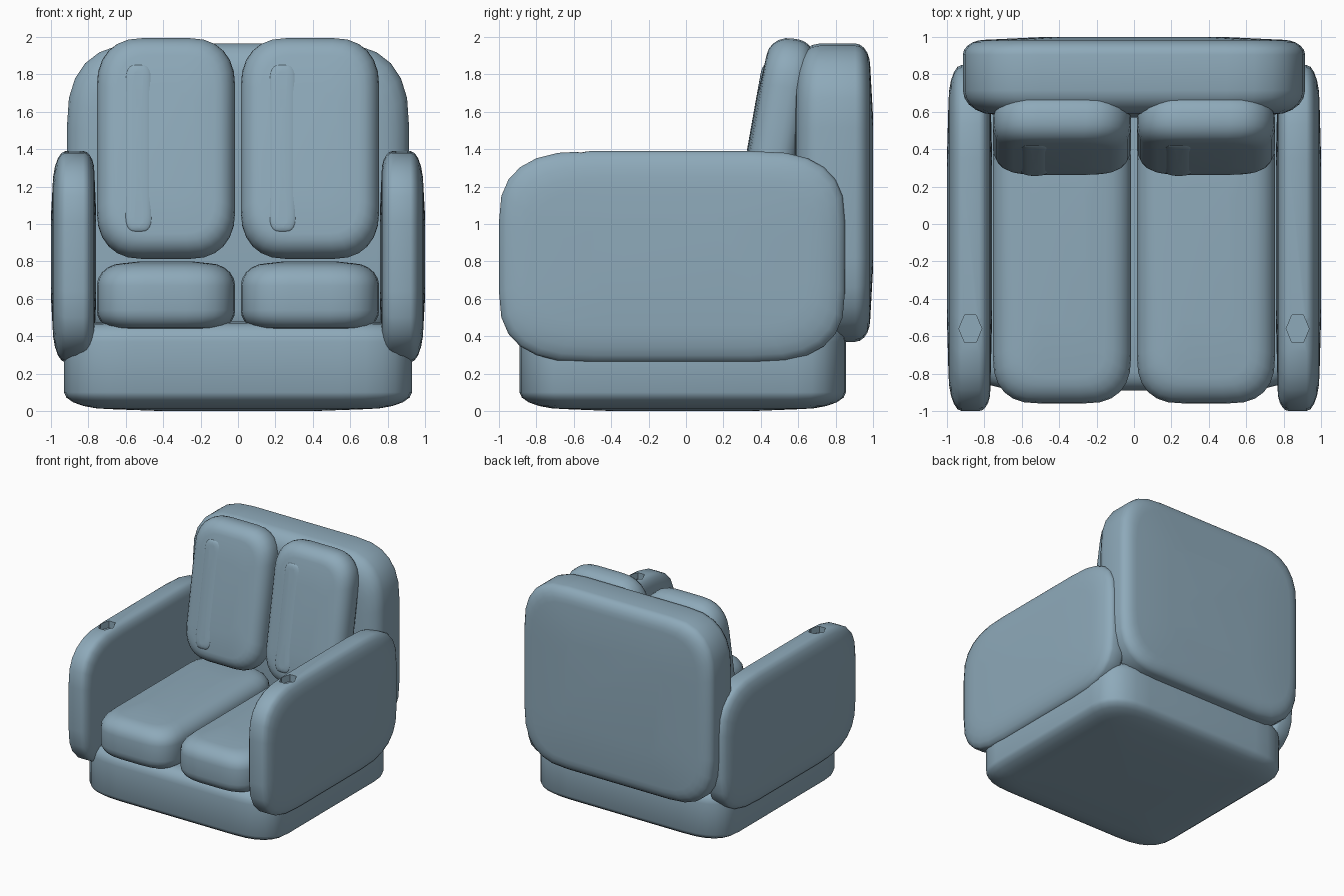
import bpy, bmesh, math
from mathutils import Matrix, Vector

if "Cube" in bpy.data.objects:
    bpy.data.objects.remove(bpy.data.objects["Cube"], do_unlink=True)

fabric = bpy.data.materials.new("blue_grey_fabric")
fabric.use_nodes = True
COLOUR = (0.27, 0.40, 0.49, 1)
fabric.diffuse_color = COLOUR
fabric.node_tree.nodes["Principled BSDF"].inputs["Base Color"].default_value = COLOUR

# Axis orders: thickness axis -> (first outline axis, second outline axis)
OUTLINE_AXES = {0: (1, 2), 1: (2, 0), 2: (0, 1)}


def outline(hu, hv, ru, rv, power, steps=6):
    """Rectangle outline with soft superelliptic corners."""
    points = []
    for quadrant in range(4):
        su = 1 if quadrant in (0, 3) else -1
        sv = 1 if quadrant < 2 else -1
        for i in range(steps + 1):
            a = math.pi / 2 * (i if quadrant % 2 == 0 else steps - i) / steps
            c = max(math.cos(a), 0) ** (2 / power)
            s = max(math.sin(a), 0) ** (2 / power)
            points.append((su * (hu - ru + ru * c), sv * (hv - rv + rv * s)))
    return points


def pad(name, low, high, axis, corner, lower, upper, power=2.6, dome=0.01, tilt=0):
    """Upholstered slab; lower and upper give the edge inset and its depth."""
    low, high = Vector(low), Vector(high)
    centre, half = (low + high) / 2, (high - low) / 2
    u, v = OUTLINE_AXES[axis]
    h = half[axis]
    # Edge profile as (inset, position along thickness, scale)
    steps = 5
    rings = []
    for i in range(steps + 1):
        a = math.pi / 2 * i / steps
        rings.append((lower[0] * (1 - math.sin(a)),
                      -h + dome + lower[1] * (1 - math.cos(a)), 1))
    for i in range(steps + 1):
        a = math.pi / 2 * i / steps
        rings.append((upper[0] * (1 - math.cos(a)),
                      h - dome - upper[1] * (1 - math.sin(a)), 1))
    rings.insert(0, (lower[0], -h, 0.6))
    rings.append((upper[0], h, 0.6))

    bm = bmesh.new()
    loops = []
    for inset, t, scale in rings:
        ru, rv = (max(r - inset * 0.7, 0.05) for r in corner)
        loop = []
        for pu, pv in outline(half[u] - inset, half[v] - inset, ru, rv, power):
            co = Vector((0, 0, 0))
            co[u], co[v], co[axis] = pu * scale, pv * scale, t
            loop.append(bm.verts.new(co))
        loops.append(loop)
    for a, b in zip(loops, loops[1:]):
        for i in range(len(a)):
            j = (i + 1) % len(a)
            bm.faces.new((a[i], a[j], b[j], b[i]))
    bm.faces.new(reversed(loops[0]))
    bm.faces.new(loops[-1])
    bmesh.ops.remove_doubles(bm, verts=bm.verts, dist=0.0005)
    bmesh.ops.recalc_face_normals(bm, faces=bm.faces)
    bm.transform(Matrix.Translation(centre) @ Matrix.Rotation(tilt, 4, "X"))
    mesh = bpy.data.meshes.new(name)
    bm.to_mesh(mesh)
    bm.free()
    mesh.materials.append(fabric)
    obj = bpy.data.objects.new(name, mesh)
    bpy.context.collection.objects.link(obj)
    return obj


def smooth(obj):
    bpy.ops.object.select_all(action="DESELECT")
    obj.select_set(True)
    bpy.context.view_layer.objects.active = obj
    bpy.ops.object.shade_smooth_by_angle(angle=math.radians(45))


def cut_recess(obj, x, y, z):
    """Small six-sided hollow in the top of an armrest."""
    bm = bmesh.new()
    bmesh.ops.create_cone(bm, cap_ends=True, segments=6, radius1=0.085,
                          radius2=0.085, depth=0.12)
    bm.transform(Matrix.Translation((x, y, z)) @ Matrix.Diagonal((0.72, 1, 1, 1))
                 @ Matrix.Rotation(math.pi / 6, 4, "Z"))
    mesh = bpy.data.meshes.new("recess_cutter")
    bm.to_mesh(mesh)
    bm.free()
    mesh.materials.append(fabric)
    cutter = bpy.data.objects.new("recess_cutter", mesh)
    cutter.hide_render = True
    bpy.context.collection.objects.link(cutter)
    cut = obj.modifiers.new("recess", "BOOLEAN")
    cut.operation = "DIFFERENCE"
    cut.solver = "EXACT"
    cut.object = cutter
    bpy.context.view_layer.update()
    graph = bpy.context.evaluated_depsgraph_get()
    result = bpy.data.meshes.new_from_object(obj.evaluated_get(graph))
    obj.modifiers.clear()
    obj.data = result
    bpy.data.objects.remove(cutter, do_unlink=True)


# Plinth and backrest
parts = [
    pad("base", (-0.93, -0.89, 0), (0.93, 0.855, 0.48), 2, (0.38, 0.28),
        (0.25, 0.09), (0.1, 0.1)),
    pad("backrest", (-0.915, 0.57, 0.37), (0.915, 1, 1.965), 1, (0.45, 0.42),
        (0.17, 0.13), (0.12, 0.08), dome=0.015),
]

# Armrests with a hollow on top
outer, inner = (0.2, 0.07), (0.11, 0.06)
for side, sign in (("left", 1), ("right", -1)):
    xs = sorted((sign * 0.76, sign * 1.0))
    arm = pad(side + "_armrest", (xs[0], -1, 0.26), (xs[1], 0.85, 1.39), 0,
              (0.5, 0.38), inner if sign > 0 else outer,
              outer if sign > 0 else inner, power=2.7, dome=0.008)
    cut_recess(arm, sign * 0.875, -0.56, 1.39)
    parts.append(arm)

# Seat and back cushions, with a soft fold on each back cushion
TILT = math.radians(-10)
for side, x in (("left", 0.015), ("right", -0.755)):
    parts.append(pad(side + "_seat_cushion", (x, -0.96, 0.43), (x + 0.74, 0.6, 0.8),
                     2, (0.26, 0.26), (0.1, 0.1), (0.14, 0.12)))
    parts.append(pad(side + "_back_cushion", (x, 0.335, 0.81), (x + 0.74, 0.61, 2),
                     1, (0.26, 0.24), (0.11, 0.12), (0.1, 0.1), power=2.3, tilt=TILT))
    parts.append(pad(side + "_cushion_fold", (x + 0.15, 0.328, 0.95),
                     (x + 0.3, 0.37, 1.86), 1, (0.1, 0.06),
                     (0.05, 0.02), (0.01, 0.01), dome=0.001, tilt=TILT))

for part in parts:
    smooth(part)
